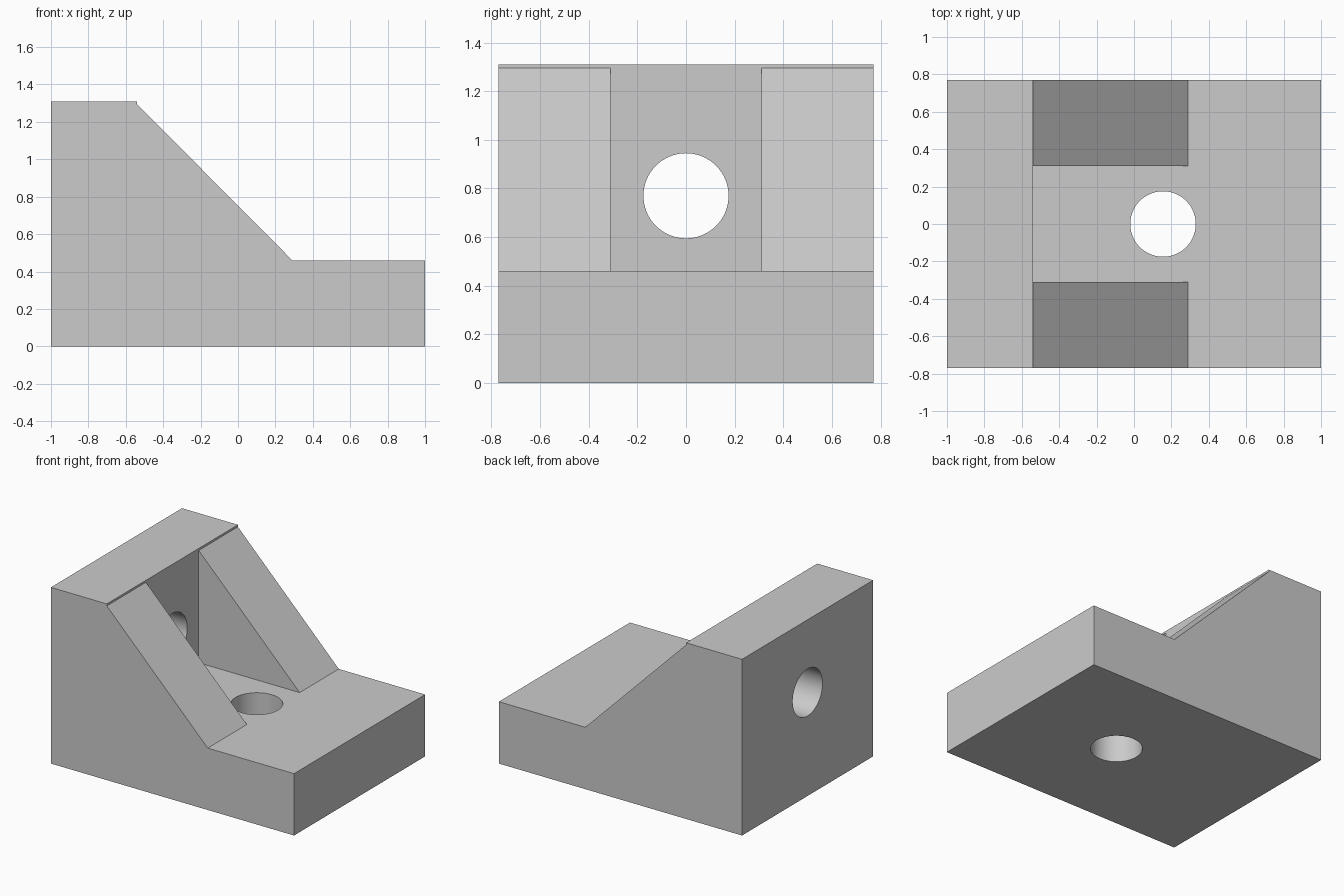
import bpy, bmesh, math
from mathutils import Matrix

cube = bpy.data.objects.get("Cube")
if cube:
    bpy.data.objects.remove(cube, do_unlink=True)

HALF_WIDTH, RIB_INNER = 0.77, 0.31
WALL_X, RIB_FOOT_X = -0.54, 0.29
BASE_Z, RIB_TOP_Z, TOP_Z = 0.46, 1.295, 1.31
HOLE_RADIUS = 0.175

grey = bpy.data.materials.new("plain grey")
grey.use_nodes = True
colour = (0.6, 0.6, 0.6, 1)
grey.diffuse_color = colour
grey.node_tree.nodes["Principled BSDF"].inputs["Base Color"].default_value = colour


def add_object(name, bm):
    bmesh.ops.recalc_face_normals(bm, faces=bm.faces)
    mesh = bpy.data.meshes.new(name)
    bm.to_mesh(mesh)
    bm.free()
    mesh.materials.append(grey)
    obj = bpy.data.objects.new(name, mesh)
    bpy.context.collection.objects.link(obj)
    return obj


# Bracket body: outer profile with ribs, inner profile with an open corner
ribbed = [(-1, 0), (1, 0), (1, BASE_Z), (RIB_FOOT_X, BASE_Z),
          (WALL_X, RIB_TOP_Z), (WALL_X, TOP_Z), (-1, TOP_Z)]
corner = (WALL_X, BASE_Z)
open_profile = ribbed[:4] + [corner] + ribbed[4:]

bm = bmesh.new()
stations = [-HALF_WIDTH, -RIB_INNER, RIB_INNER, HALF_WIDTH]
rings = [{p: bm.verts.new((p[0], y, p[1])) for p in open_profile} for y in stations]
for i, profile in enumerate((ribbed, open_profile, ribbed)):
    a, b = rings[i], rings[i + 1]
    for p, q in zip(profile, profile[1:] + profile[:1]):
        bm.faces.new((a[p], a[q], b[q], b[p]))
for ring in (rings[0], rings[-1]):
    bm.faces.new([ring[p] for p in ribbed])
    bm.verts.remove(ring[corner])
# Inner rib walls
for ring in rings[1:3]:
    bm.faces.new((ring[ribbed[3]], ring[ribbed[4]], ring[corner]))
bmesh.ops.recalc_face_normals(bm, faces=bm.faces)
bmesh.ops.dissolve_limit(bm, angle_limit=math.radians(0.5),
                         verts=bm.verts, edges=bm.edges)
bracket = add_object("angle_bracket", bm)


# Bolt holes through the wall and the base
def cut_hole(name, location, rotation):
    bm = bmesh.new()
    bmesh.ops.create_cone(bm, cap_ends=True, segments=64, radius1=HOLE_RADIUS,
                          radius2=HOLE_RADIUS, depth=0.8,
                          matrix=Matrix.Translation(location) @ rotation)
    cutter = add_object(name, bm)
    cutter.hide_render = True
    mod = bracket.modifiers.new(name, 'BOOLEAN')
    mod.operation = 'DIFFERENCE'
    mod.solver = 'EXACT'
    mod.object = cutter
    return cutter


cutters = [
    cut_hole("wall_hole_cutter", (-0.77, 0, 0.77), Matrix.Rotation(math.pi / 2, 4, 'Y')),
    cut_hole("base_hole_cutter", (0.155, 0, 0.23), Matrix.Identity(4)),
]

# Apply the cuts, then smooth the hole walls
bpy.ops.object.select_all(action='DESELECT')
bracket.select_set(True)
bpy.context.view_layer.objects.active = bracket
for name in [m.name for m in bracket.modifiers]:
    bpy.ops.object.modifier_apply(modifier=name)
for cutter in cutters:
    bpy.data.objects.remove(cutter, do_unlink=True)
bpy.ops.object.shade_smooth_by_angle(angle=math.radians(30))
